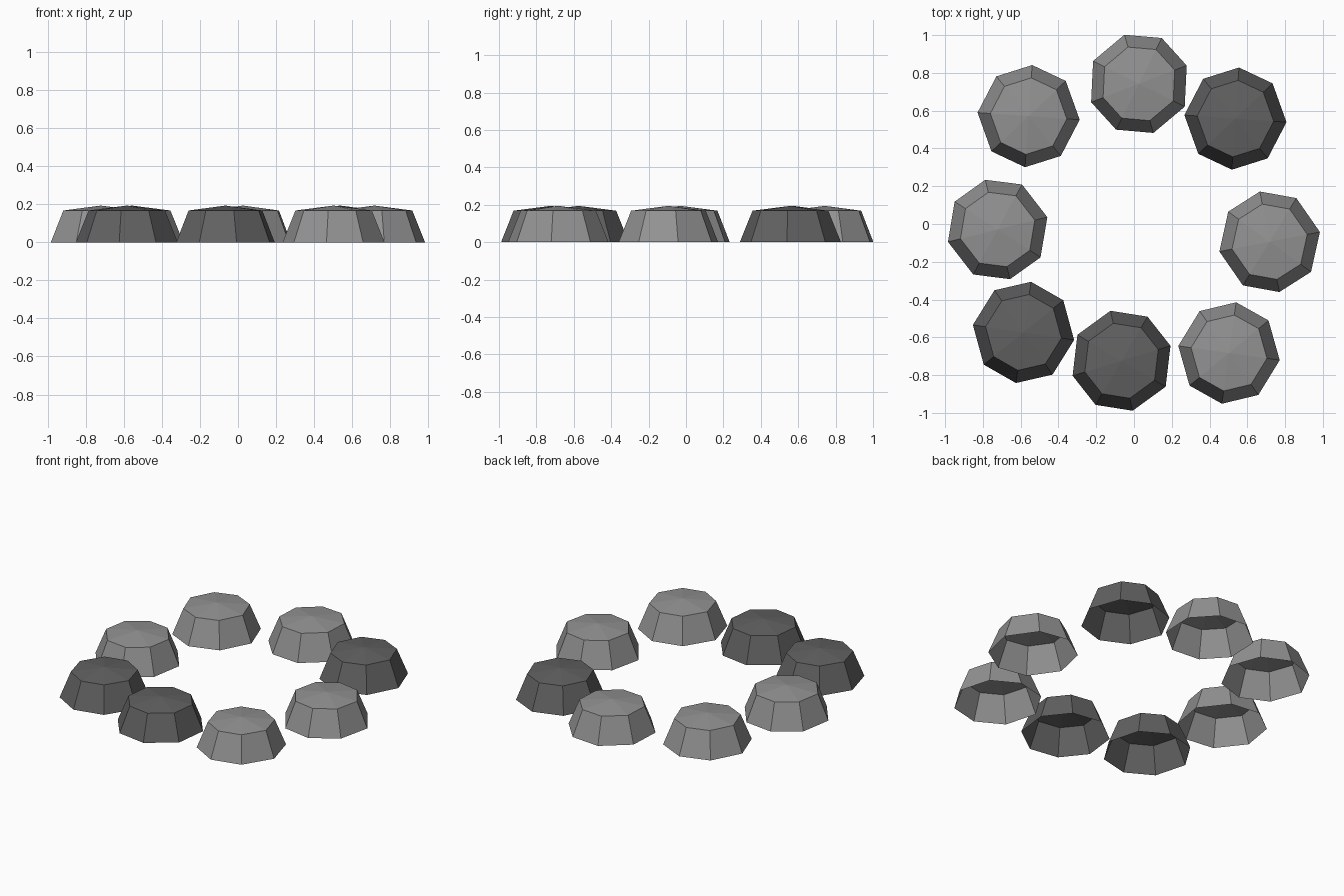
import bpy, bmesh, math

if "Cube" in bpy.data.objects:
    bpy.data.objects.remove(bpy.data.objects["Cube"])


def material(name, v):
    m = bpy.data.materials.new(name)
    m.diffuse_color = (v, v, v, 1)
    m.use_nodes = True
    m.node_tree.nodes["Principled BSDF"].inputs["Base Color"].default_value = m.diffuse_color
    return m


light = material("light grey stone", 0.29)
dark = material("dark grey stone", 0.12)

# slight unevenness of the eight corners (repeats on the opposite side)
WOBBLE = [0, 2.5, 0, -2]


def ring(bm, radius, z):
    pts = []
    for i in range(8):
        a = math.radians(-45 * i + WOBBLE[i % 4])
        pts.append(bm.verts.new((radius * math.cos(a), radius * math.sin(a), z)))
    return pts[::-1]  # counter-clockwise


def stone(name, x, y, angle, mat):
    # open-bottomed eight-sided boulder: sloped wall and shallow pointed cap
    bm = bmesh.new()
    base = ring(bm, 0.271, 0.0)
    rim = ring(bm, 0.203, 0.168)
    apex = bm.verts.new((0, 0, 0.194))
    for i in range(8):
        j = (i + 1) % 8
        bm.faces.new((base[i], base[j], rim[j], rim[i]))
        bm.faces.new((rim[i], rim[j], apex))
    me = bpy.data.meshes.new(name)
    bm.to_mesh(me)
    bm.free()
    me.materials.append(mat)
    ob = bpy.data.objects.new(name, me)
    ob.location = (x, y, 0)
    ob.rotation_euler[2] = math.radians(angle)
    bpy.context.collection.objects.link(ob)


# ring of eight stones: x, y, turn, colour
stone("stone_right", 0.718, -0.094, 101, light)
stone("stone_back_right", 0.537, 0.558, 86, dark)
stone("stone_back", 0.026, 0.742, 63.5, light)
stone("stone_back_left", -0.558, 0.571, 86, light)
stone("stone_left", -0.722, -0.029, 104, light)
stone("stone_front_left", -0.585, -0.574, 81.5, dark)
stone("stone_front", -0.066, -0.724, 59.5, dark)
stone("stone_front_right", 0.503, -0.683, 82, light)
